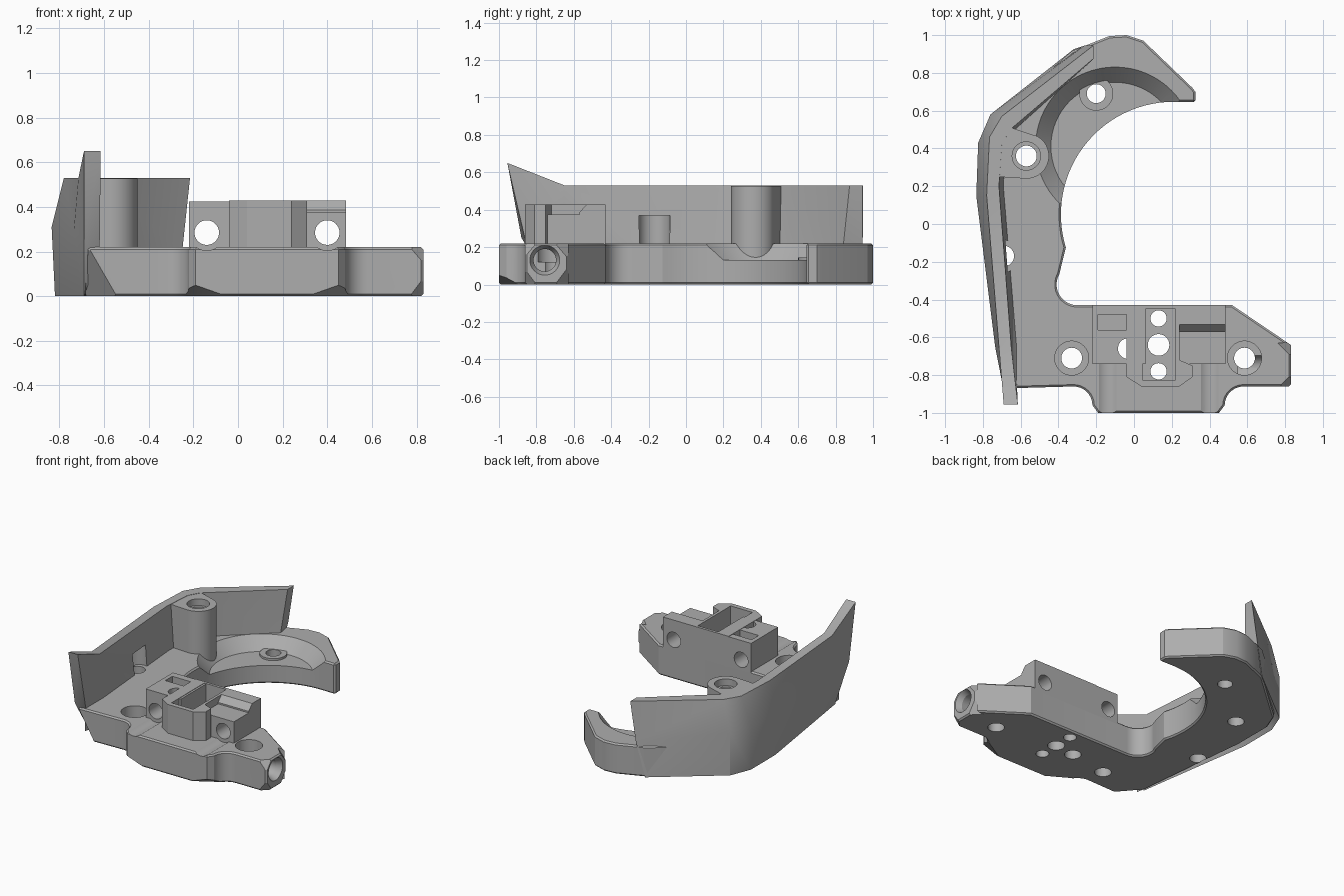
import bpy, bmesh, math
from mathutils import Vector, Matrix

old = bpy.data.objects.get("Cube")
if old:
    bpy.data.objects.remove(old, do_unlink=True)

grey = bpy.data.materials.new("plain grey")
grey.use_nodes = True
colour = (0.42, 0.42, 0.42, 1)
grey.diffuse_color = colour
grey.node_tree.nodes["Principled BSDF"].inputs["Base Color"].default_value = colour


def make(name, bm):
    bmesh.ops.recalc_face_normals(bm, faces=bm.faces)
    mesh = bpy.data.meshes.new(name)
    bm.to_mesh(mesh)
    bm.free()
    mesh.materials.append(grey)
    ob = bpy.data.objects.new(name, mesh)
    bpy.context.collection.objects.link(ob)
    return ob


def prism(name, outline, z0, z1):
    bm = bmesh.new()
    face = bm.faces.new([bm.verts.new((x, y, z0)) for x, y in outline])
    ext = bmesh.ops.extrude_face_region(bm, geom=[face])
    for v in ext["geom"]:
        if isinstance(v, bmesh.types.BMVert):
            v.co.z = z1
    return make(name, bm)


def box(name, x0, x1, y0, y1, z0, z1):
    return prism(name, [(x0, y0), (x1, y0), (x1, y1), (x0, y1)], z0, z1)


def cone(name, start, end, r0, r1=None, sides=40):
    a, b = Vector(start), Vector(end)
    turn = (b - a).to_track_quat('Z', 'Y').to_matrix().to_4x4()
    bm = bmesh.new()
    bmesh.ops.create_cone(bm, cap_ends=True, segments=sides, radius1=r0,
                          radius2=r0 if r1 is None else r1, depth=(b - a).length,
                          matrix=Matrix.Translation((a + b) / 2) @ turn)
    return make(name, bm)


def corner(at, legs, e=0.01):
    """Tetrahedron that chamfers a corner, pushed slightly outside it."""
    k = 1 + sum(e / abs(d) for d in legs)
    apex = Vector(at) - Vector([math.copysign(e, d) for d in legs])
    pts = [apex]
    for i, d in enumerate(legs):
        p = apex.copy()
        p[i] += k * d
        pts.append(p)
    bm = bmesh.new()
    for p in pts:
        bm.verts.new(p)
    bmesh.ops.convex_hull(bm, input=bm.verts)
    return make("corner_cutter", bm)


def apply(ob, mod):
    bpy.context.view_layer.objects.active = ob
    bpy.ops.object.modifier_apply(modifier=mod.name)


def cut(ob, *cutters):
    for c in cutters:
        c.hide_render = True
        m = ob.modifiers.new("cut", 'BOOLEAN')
        m.operation, m.solver, m.object = 'DIFFERENCE', 'EXACT', c
        apply(ob, m)
        bpy.data.objects.remove(c, do_unlink=True)


def arc(cx, cy, r, a0, a1, n):
    steps = [math.radians(a0 + (a1 - a0) * i / n) for i in range(n + 1)]
    return [(cx + r * math.cos(a), cy + r * math.sin(a)) for a in steps]


def hole(x, y, r, z0=-0.1, z1=0.8):
    return cone("hole_cutter", (x, y, z0), (x, y, z1), r)


# Base plate with hooked arm and front tab
outline = [(-.67, -.87), (-.78, .15), (-.78, .43), (-.73, .56), (-.33, .915), (-.13, .995),
           (-.04, 1), (.05, .97), (.31, .72), (.325, .70), (.325, .645)]
outline += arc(.21, .05, .597, 90, 197, 28)
outline += arc(-.30, -.32, .11, 150, 270, 10)
outline += [(.52, -.43), (.83, -.64), (.83, -.86)]
outline += arc(.58, -.96, .10, 90, 180, 8)
outline += [(.45, -1), (-.19, -1)]
outline += arc(-.32, -.96, .10, 0, 90, 8)
base = prism("base_plate", outline, 0, .22)
bev = base.modifiers.new("edge", 'BEVEL')
bev.width, bev.segments, bev.limit_method, bev.angle_limit = .01, 1, 'ANGLE', math.radians(60)
apply(base, bev)

# Chamfered corners of the plate, tab and right-hand tip
cut(base, corner((-.67, -.87, 0), (.13, .15, .22)),
    corner((-.22, -1, 0), (.17, .10, .06)),
    corner((.48, -1, 0), (-.17, .10, .06)))
for y, dy in ((-.86, .06), (-.64, -.06)):
    for z, dz in ((0, .08), (.22, -.07)):
        cut(base, corner((.83, y, z), (-.06, dy, dz)))

# Conical recess in the arm, with a raised screw seat
cut(base, cone("recess_cutter", (-.1, .41, .13), (-.1, .41, .23), .34, .43, 64))
seat = cone("arm_screw_seat", (-.2, .69, .1), (-.2, .69, .145), .09)

# Screw holes with shallow counterbores
screws = [(-.33, -.71), (.585, -.71)]
for x, y in screws:
    cut(base, hole(x, y, .055), hole(x, y, .09, .12, .3))
cut(base, hole(-.57, .36, .055), hole(-.2, .69, .05), hole(-.69, -.17, .055),
    hole(-.03, -.66, .055))
cut(seat, hole(-.2, .69, .05))
for y, r in ((-.5, .043), (-.64, .057), (-.78, .043)):
    cut(base, hole(.13, y, r))

# Side bore in the tip
cut(base, cone("bore_cutter", (.55, -.755, .13), (.9, -.755, .13), .06),
    cone("bore_flare", (.79, -.755, .13), (.85, -.755, .13), .06, .09))

# Outer guard wall: each row is a cross-section from outer foot to inner foot
sections = [
    [(-.69, -.72, 0), (-.69, -.88, .25), (-.69, -.955, .65), (-.615, -.955, .65), (-.62, -.85, .2)],
    [(-.70, -.65, 0), (-.735, -.65, .3), (-.715, -.65, .53), (-.65, -.65, .53), (-.62, -.65, .2)],
    [(-.82, .15, 0), (-.835, .15, .31), (-.78, .15, .53), (-.715, .2, .53), (-.69, .2, .2)],
    [(-.82, .43, 0), (-.825, .43, .31), (-.765, .46, .53), (-.70, .42, .53), (-.68, .4, .2)],
    [(-.76, .58, 0), (-.76, .58, .31), (-.70, .57, .53), (-.655, .5, .53), (-.64, .49, .2)],
    [(-.32, .925, 0), (-.26, .945, .25), (-.215, .945, .53), (-.215, .875, .53), (-.25, .84, .2)],
]
bm = bmesh.new()
rings = [[bm.verts.new(p) for p in row] for row in sections]
for a, b in zip(rings, rings[1:]):
    for i in range(len(a)):
        j = (i + 1) % len(a)
        bm.faces.new((a[i], a[j], b[j], b[i]))
bm.faces.new(rings[0])
bm.faces.new(rings[-1])
bmesh.ops.triangulate(bm, faces=bm.faces)
wall = make("guard_wall", bm)
cut(wall, cone("notch_cutter", (-.69, -.17, .2), (-.69, -.17, .37), .085),
    hole(-.69, -.17, .055, -.1, .3))

# Tall screw boss merging into the wall
boss = prism("wall_boss", [(-.72, .25)] + arc(-.57, .36, .12, -90, 60, 14)
             + [(-.65, .51), (-.75, .46)], .1, .528)
cut(boss, hole(-.57, .36, .055), hole(-.57, .36, .075, .48, .6))

# Clamp block: left shoulder, open box and lower right shoulder
left = box("left_shoulder", -.22, .06, -.74, -.43, .2, .425)
cut(left, hole(-.03, -.66, .055), box("slot_cutter", -.19, .04, -.56, -.48, .36, .5))
middle = prism("open_box", [(-.04, -.43), (-.04, -.81), (.04, -.86), (.24, -.86),
                            (.31, -.81), (.31, -.75), (.24, -.72), (.24, -.43)], .2, .428)
cut(middle, box("pocket_cutter", .045, .22, -.825, -.45, .1, .6))
right = box("right_shoulder", .23, .485, -.74, -.43, .2, .428)
cut(right, box("step_cutter", .24, .6, -.8, -.57, .375, .6))
bm = bmesh.new()
for x in (.24, .6):
    for y, z in ((-.58, .375), (-.52, .44), (-.58, .44)):
        bm.verts.new((x, y, z))
bmesh.ops.convex_hull(bm, input=bm.verts)
cut(right, make("slope_cutter", bm))

# Clamp bolts run front to back through the shoulders
for ob, x in ((left, -.14), (right, .4)):
    cut(ob, cone("bolt_cutter", (x, -.9, .285), (x, -.3, .285), .055))
    cut(base, cone("channel_cutter", (x, -1.02, .285), (x, -.74, .285), .08))

for ob in (base, seat, wall, boss, left, middle, right):
    bpy.ops.object.select_all(action='DESELECT')
    ob.select_set(True)
    bpy.context.view_layer.objects.active = ob
    bpy.ops.object.shade_smooth_by_angle(angle=math.radians(25))
